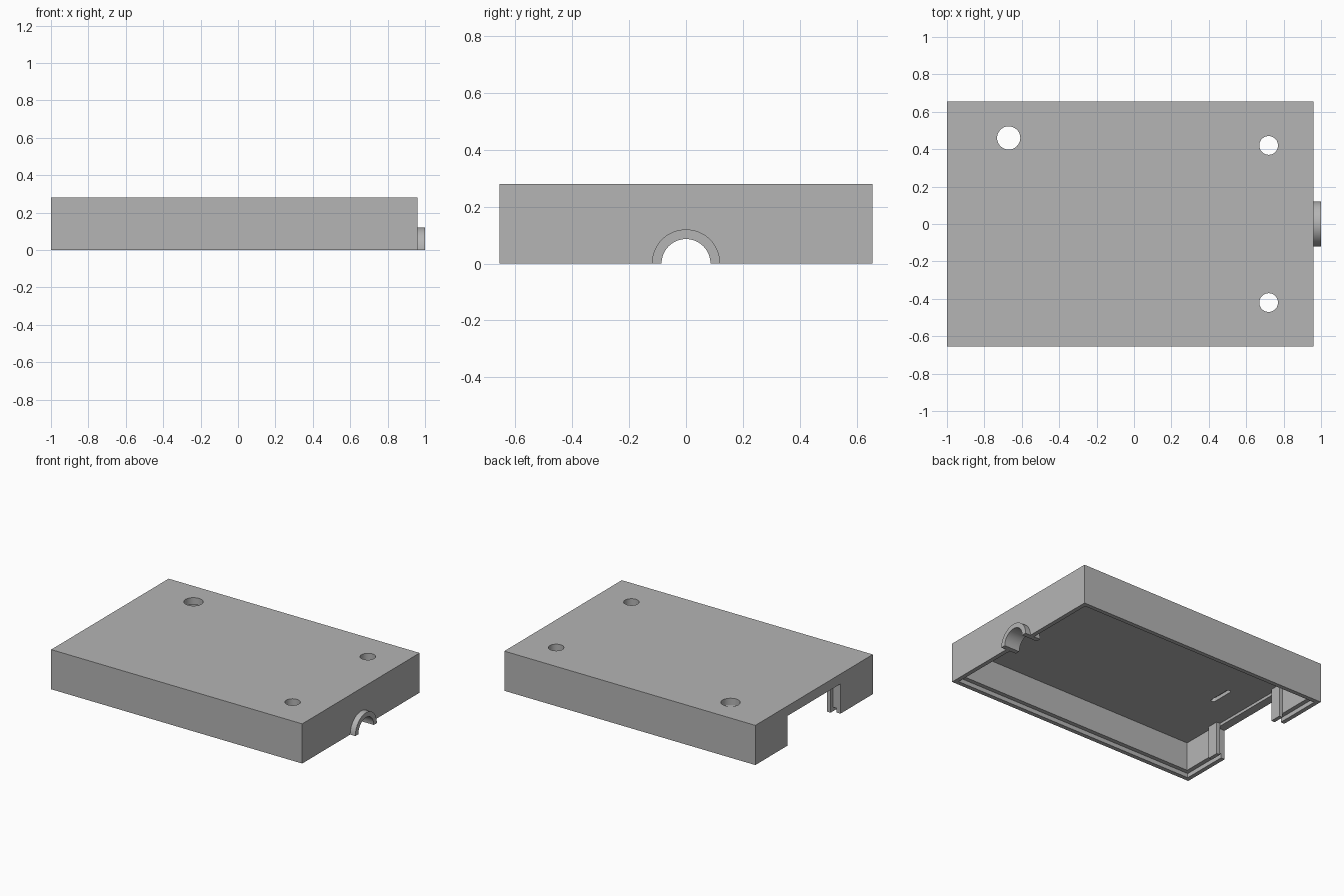
import bpy, bmesh
from math import pi, sin, cos
from mathutils import Vector

old = bpy.data.objects.get("Cube")
if old:
    bpy.data.objects.remove(old, do_unlink=True)

grey = bpy.data.materials.new("plain grey")
grey.use_nodes = True
grey.diffuse_color = (0.46, 0.46, 0.46, 1)
grey.node_tree.nodes["Principled BSDF"].inputs["Base Color"].default_value = grey.diffuse_color

X0, X1, Y, H = -1.0, 0.96, 0.655, 0.28   # outer shell
WALL, LIP, CEILING = 0.06, 0.03, 0.23


def prism(name, outline, offset):
    """Extrude a closed 3D outline along an offset vector."""
    bm = bmesh.new()
    face = bm.faces.new([bm.verts.new(p) for p in outline])
    grown = bmesh.ops.extrude_face_region(bm, geom=[face])["geom"]
    verts = [v for v in grown if isinstance(v, bmesh.types.BMVert)]
    bmesh.ops.translate(bm, verts=verts, vec=Vector(offset))
    bmesh.ops.recalc_face_normals(bm, faces=bm.faces)
    mesh = bpy.data.meshes.new(name)
    bm.to_mesh(mesh)
    bm.free()
    mesh.materials.append(grey)
    obj = bpy.data.objects.new(name, mesh)
    bpy.context.collection.objects.link(obj)
    return obj


def box(name, xa, xb, ya, yb, za, zb):
    return prism(name, [(xa, ya, za), (xb, ya, za), (xb, yb, za), (xa, yb, za)],
                 (0, 0, zb - za))


def arc(r, start, end, n):
    return [(r * cos(start + (end - start) * i / n),
             r * sin(start + (end - start) * i / n)) for i in range(n + 1)]


def cut(target, cutter):
    cutter.hide_render = True
    mod = target.modifiers.new("cut", "BOOLEAN")
    mod.operation, mod.solver, mod.object = "DIFFERENCE", "EXACT", cutter
    bpy.context.view_layer.objects.active = target
    bpy.ops.object.modifier_apply(modifier=mod.name)
    bpy.data.objects.remove(cutter, do_unlink=True)


def smooth(obj):
    bpy.ops.object.select_all(action="DESELECT")
    obj.select_set(True)
    bpy.context.view_layer.objects.active = obj
    bpy.ops.object.shade_smooth_by_angle(angle=0.5)


# Open-bottomed housing with a stepped rim
housing = box("housing", X0, X1, -Y, Y, 0, H)
for inset, top in ((WALL, CEILING), (LIP, 0.03)):
    cut(housing, box("hollow", X0 + inset, X1 - inset, inset - Y, Y - inset, -0.1, top))

# Wide opening in the end wall
cut(housing, box("end_opening", X0 - 0.1, X0 + 0.07, -0.295, 0.295, -0.1, 0.21))

# Round holes through the top
for x, y, r in ((0.72, 0.42, 0.05), (0.72, -0.42, 0.05), (-0.67, 0.46, 0.062)):
    ring = arc(r, 0, 2 * pi, 48)[:-1]
    cut(housing, prism("hole", [(x + a, y + b, 0.2) for a, b in ring], (0, 0, 0.2)))

# Shallow rounded slot in the ceiling
ends = [(a, b + 0.075) for a, b in arc(0.015, 0, pi, 10)]
ends += [(a, b - 0.075) for a, b in arc(0.015, pi, 2 * pi, 10)]
cut(housing, prism("slot", [(a - 0.72, b, 0.2) for a, b in ends], (0, 0, 0.055)))

# Cable passage in the other end wall
bore = arc(0.105, 0, 2 * pi, 48)[:-1]
cut(housing, prism("bore", [(0.85, a, b) for a, b in bore], (0.2, 0, 0)))
smooth(housing)

# Half-round cable collar
profile = arc(0.12, 0, pi, 32) + arc(0.086, pi, 0, 32)
collar = prism("cable_collar", [(0.88, a, b) for a, b in profile], (0.12, 0, 0))
smooth(collar)

# Upright posts behind the end opening
for name, side in (("left_post", -1), ("right_post", 1)):
    ya, yb = sorted((side * 0.27, side * 0.35))
    box(name, X0 + WALL, X0 + 0.087, ya, yb, 0, CEILING)
